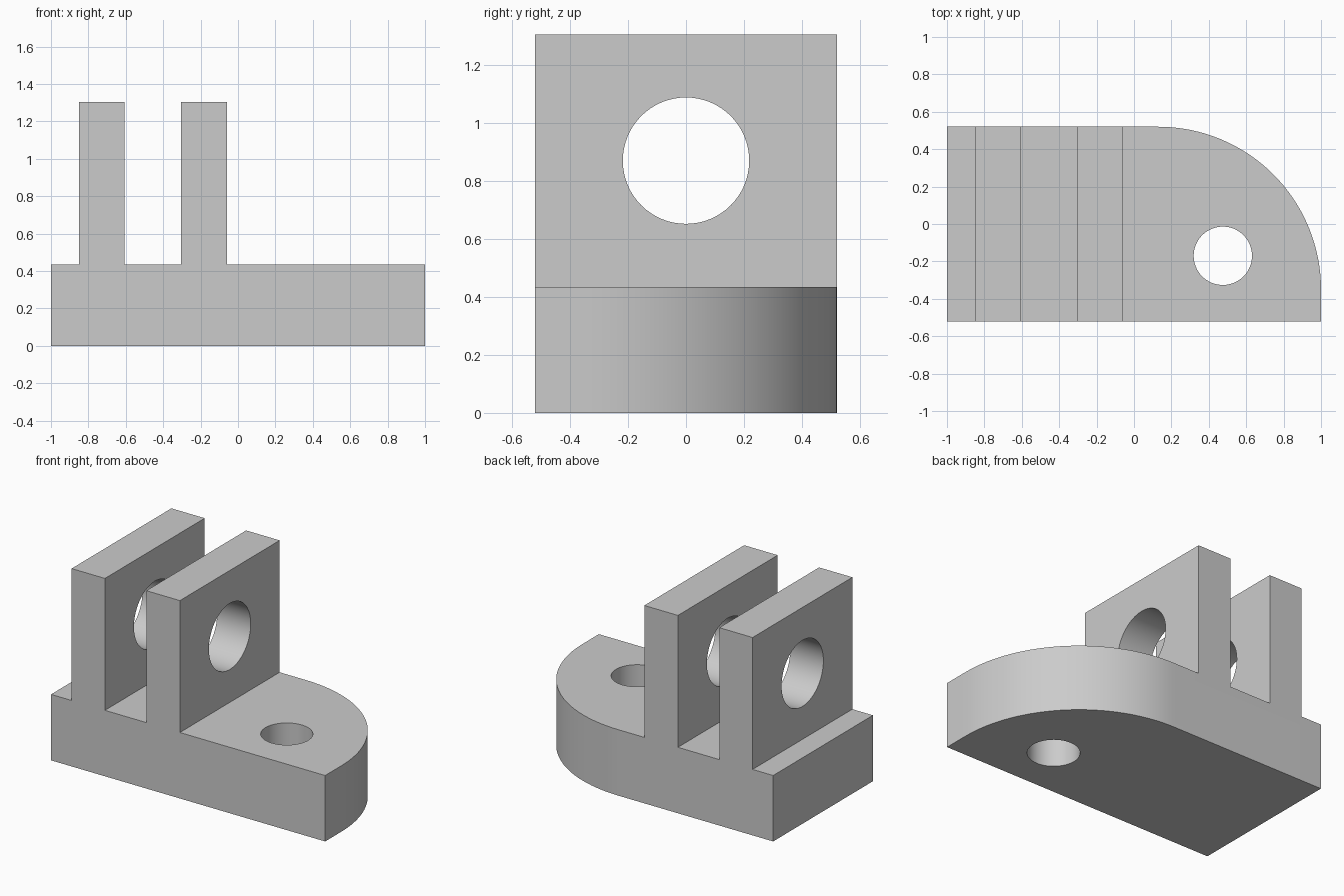
import bpy, math
from mathutils import Vector

if "Cube" in bpy.data.objects:
    bpy.data.objects.remove(bpy.data.objects["Cube"], do_unlink=True)

HALF_W = 0.52          # half depth of the bracket
BASE_H = 0.435         # base thickness
TOP = 1.305            # top of the lugs
CORNER_R = 0.87        # rounded back corner

grey = bpy.data.materials.new("plain_grey")
grey.use_nodes = True
colour = (0.6, 0.6, 0.6, 1)
grey.diffuse_color = colour
grey.node_tree.nodes["Principled BSDF"].inputs["Base Color"].default_value = colour


def prism(name, outline, direction):
    """Extrude a closed 3D outline along a direction into a solid."""
    n = len(outline)
    a = [Vector(p) for p in outline]
    verts = a + [p + Vector(direction) for p in a]
    faces = [list(range(n))[::-1], list(range(n, 2 * n))]
    faces += [[i, (i + 1) % n, (i + 1) % n + n, i + n] for i in range(n)]
    mesh = bpy.data.meshes.new(name)
    mesh.from_pydata(verts, [], faces)
    mesh.materials.append(grey)
    obj = bpy.data.objects.new(name, mesh)
    bpy.context.collection.objects.link(obj)
    return obj


def cut(target, tool, operation):
    """Apply a boolean and discard the tool."""
    mod = target.modifiers.new("cut", 'BOOLEAN')
    mod.operation, mod.solver, mod.object = operation, 'EXACT', tool
    bpy.context.view_layer.objects.active = target
    bpy.ops.object.modifier_apply(modifier=mod.name)
    bpy.data.objects.remove(tool, do_unlink=True)


def circle(r, n=64):
    return [(r * math.cos(math.tau * i / n), r * math.sin(math.tau * i / n)) for i in range(n)]


# Plan outline with one large rounded corner, extruded upwards
plan = [(-1, -HALF_W), (1, -HALF_W)]
for i in range(33):
    t = math.pi / 2 * i / 32
    plan.append((1 - CORNER_R + CORNER_R * math.cos(t), HALF_W - CORNER_R + CORNER_R * math.sin(t)))
plan.append((-1, HALF_W))
bracket = prism("clevis_bracket", [(x, y, 0) for x, y in plan], (0, 0, 2))

# Side silhouette of base and two lugs keeps only the stepped shape
profile = [(1.2, -0.2), (1.2, BASE_H)]
for left, right in ((-0.305, -0.06), (-0.85, -0.607)):
    profile += [(right, BASE_H), (right, TOP), (left, TOP), (left, BASE_H)]
profile += [(-1.2, BASE_H), (-1.2, -0.2)]
cut(bracket, prism("silhouette", [(x, 1, z) for x, z in profile], (0, -2, 0)), 'INTERSECT')

# Pin hole through both lugs, bolt hole through the base
pin = [(-1.2, y, 0.87 + z) for y, z in circle(0.218)]
cut(bracket, prism("pin_hole", pin, (1.6, 0, 0)), 'DIFFERENCE')
bolt = [(0.475 + x, -0.17 + y, -0.2) for x, y in circle(0.156)]
cut(bracket, prism("bolt_hole", bolt, (0, 0, 1)), 'DIFFERENCE')

# Smooth curved walls, crisp edges
bpy.ops.object.select_all(action='DESELECT')
bracket.select_set(True)
bpy.context.view_layer.objects.active = bracket
bpy.ops.object.shade_smooth_by_angle(angle=math.radians(30))
